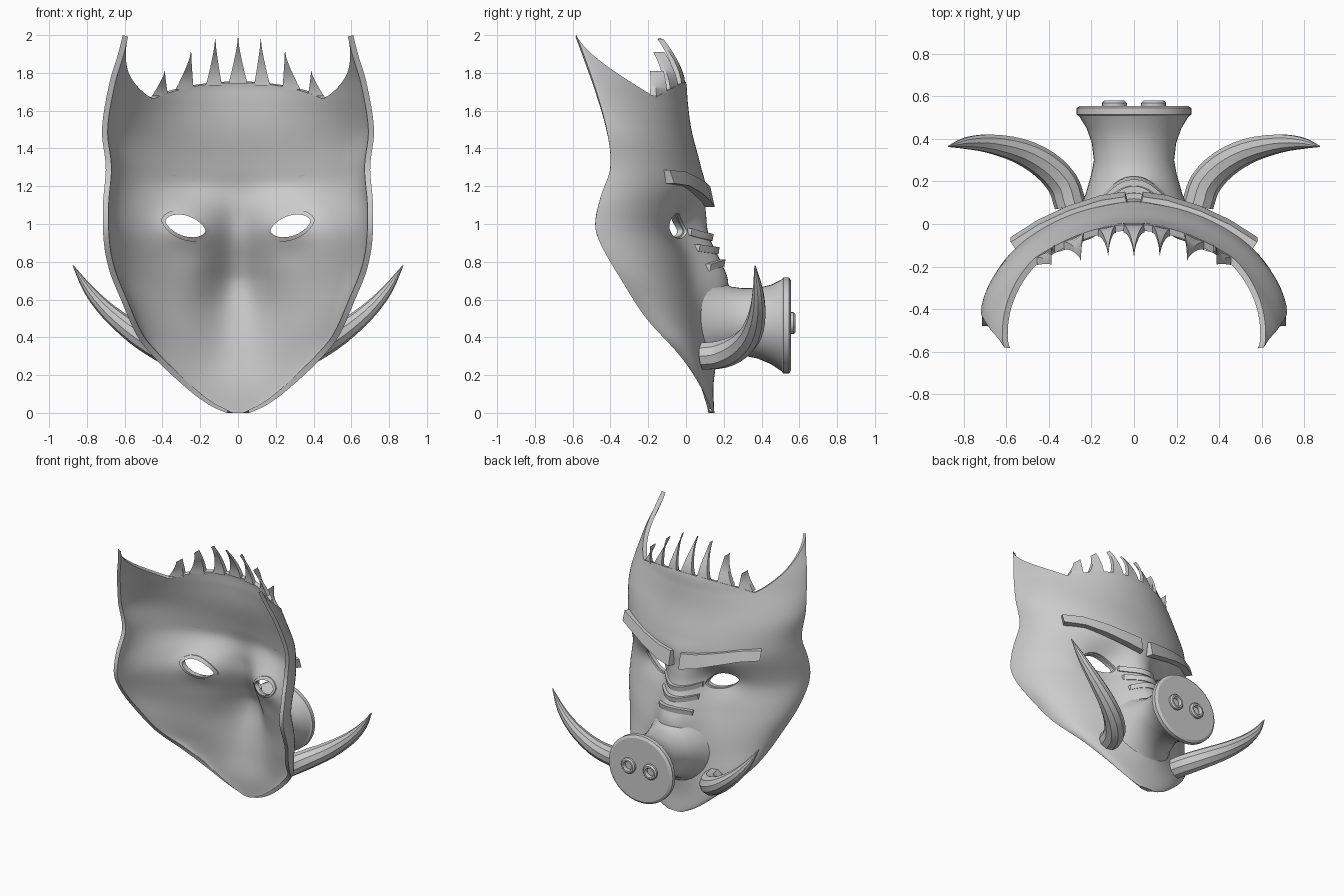
import bpy, math
from math import sin, cos, pi, exp
from mathutils import Vector

if "Cube" in bpy.data.objects:
    bpy.data.objects.remove(bpy.data.objects["Cube"])

def curve(pts):
    """Smooth interpolation through (z, value) points."""
    n = len(pts)
    m = []
    for i in range(n):
        a, b = pts[max(i - 1, 0)], pts[min(i + 1, n - 1)]
        m.append((b[1] - a[1]) / (b[0] - a[0]))
    def f(z):
        z = min(max(z, pts[0][0]), pts[-1][0])
        i = max(k for k in range(n - 1) if pts[k][0] <= z)
        (z0, v0), (z1, v1) = pts[i], pts[i + 1]
        h = z1 - z0
        t = (z - z0) / h
        return ((2*t**3 - 3*t*t + 1) * v0 + (t**3 - 2*t*t + t) * h * m[i]
                + (3*t*t - 2*t**3) * v1 + (t**3 - t*t) * h * m[i + 1])
    return f

# mask outline half width, rim depth, centre depth, nose bridge height and width, section roundness
half_w = curve([(0, .06), (.02, .11), (.05, .165), (.1, .235), (.2, .35), (.3, .45), (.4, .53), (.6, .62), (.75, .68),
                (.9, .71), (1.1, .715), (1.3, .70), (1.5, .72), (1.75, .68), (1.9, .635), (2, .61)])
rim_y = curve([(0, .14), (.15, .07), (.3, -.03), (.5, -.21), (.7, -.34), (.9, -.455), (1, -.48),
               (1.15, -.45), (1.3, -.4), (1.5, -.42), (1.75, -.49), (2, -.58)])
mid_y = curve([(0, .15), (.2, .13), (.4, .1), (.6, .075), (.8, .03), (.95, .01), (1.08, .05), (1.2, .095),
               (1.3, .08), (1.5, .03), (1.65, .01), (1.75, 0), (2, -.08)])
bridge = curve([(0, 0), (.15, .01), (.3, .05), (.5, .11), (.7, .17), (.8, .155), (.9, .125), (1, .09),
                (1.1, .045), (1.2, .01), (1.3, 0), (2, 0)])
bridge_w = curve([(0, .2), (.5, .2), (.7, .175), (.9, .15), (1.1, .13), (2, .13)])
power = curve([(0, .9), (.6, .95), (1, 1.08), (1.4, 1.08), (1.7, 1.5), (2, 1.65)])

def surf(x, z, c=None):
    if c is None:
        c = math.sqrt(max(0, 1 - min(1, abs(x) / half_w(z))**2))
    y = rim_y(z) + (mid_y(z) - rim_y(z)) * c**power(z)
    y += bridge(z) * exp(-(abs(x) / bridge_w(z))**2.4)
    return y - .045 * exp(-((abs(x) - .28) / .13)**2 - ((z - 1.0) / .09)**2)

def make(name, verts, faces, smooth=35):
    me = bpy.data.meshes.new(name)
    me.from_pydata([tuple(v) for v in verts], [], faces)
    ob = bpy.data.objects.new(name, me)
    bpy.context.collection.objects.link(ob)
    bpy.ops.object.select_all(action='DESELECT')
    bpy.context.view_layer.objects.active = ob
    ob.select_set(True)
    bpy.ops.object.mode_set(mode='EDIT')
    bpy.ops.mesh.select_all(action='SELECT')
    bpy.ops.mesh.normals_make_consistent(inside=False)
    bpy.ops.object.mode_set(mode='OBJECT')
    if smooth:
        bpy.ops.object.shade_smooth_by_angle(angle=math.radians(smooth))
    return ob

def loft(name, rings, caps=True, smooth=35, closed=False):
    n, k = len(rings[0]), len(rings)
    verts = [v for r in rings for v in r]
    faces = [(i*n + j, i*n + (j+1) % n, (i+1) % k*n + (j+1) % n, (i+1) % k*n + j)
             for i in range(k if closed else k - 1) for j in range(n)]
    if caps and not closed:
        faces += [tuple(range(n))[::-1], tuple(range((k-1)*n, k*n))]
    return make(name, verts, faces, smooth)

# mask shell: grid of columns with ears rising at both sides
COLS, LOW, UP = 96, 60, 16
def z_top(t):
    a = abs(t)
    t0 = math.radians(42)
    if a < t0:
        return 1.755 - .085 * (a / t0)**2
    return 1.67 + .33 * ((a - t0) / (pi/2 - t0))**1.15
verts = []
for i in range(LOW + UP + 1):
    for j in range(COLS + 1):
        t = (j / COLS - .5) * pi
        z = 1.55 * (i / LOW)**1.15 if i <= LOW else 1.55 + (z_top(t) - 1.55) * (i - LOW) / UP
        x = half_w(z) * sin(t)
        verts.append((x, surf(x, z, max(0, cos(t))), z))
W = COLS + 1
faces = [(i*W + j + 1, i*W + j, (i+1)*W + j, (i+1)*W + j + 1)
         for i in range(LOW + UP) for j in range(COLS)]
mask = make("mask_shell", verts, faces, 0)
if sum(p.normal.y * p.area for p in mask.data.polygons) < 0:
    mask.data.flip_normals()
sol = mask.modifiers.new("thickness", 'SOLIDIFY')
sol.thickness, sol.offset = .03, -1

# eye holes and their rims
def almond(s, grow=0):
    pts = []
    for k in range(28):
        a = 2 * pi * k / 28
        u, v = (.112 + grow) * cos(a), (.062 + grow) * sin(a) * abs(sin(a))**.25
        pts.append((s * (.278 + u), .99 + v + .24 * u))
    return pts
cutters = []
for s in (-1, 1):
    cut = loft("eye_cutter", [[(x, y, z) for x, z in almond(s)] for y in (-.5, .4)], smooth=0)
    cut.hide_render = True
    cutters.append(cut)
    b = mask.modifiers.new("eye", 'BOOLEAN')
    b.operation, b.object, b.solver = 'DIFFERENCE', cut, 'EXACT'
    rings = [[(x, surf(x, z) + d, z) for x, z in almond(s, g)]
             for g, d in ((-.006, -.045), (.016, -.045), (.016, -.015), (-.006, -.015))]
    loft("eye_rim", rings, closed=True)
bpy.ops.object.select_all(action='DESELECT')
bpy.context.view_layer.objects.active = mask
mask.select_set(True)
for m in list(mask.modifiers):
    bpy.ops.object.modifier_apply(modifier=m.name)
bpy.ops.object.shade_smooth_by_angle(angle=math.radians(35))
for c in cutters:
    bpy.data.objects.remove(c)

# crest spikes: inner x, outer x, tip x, base z, tip z, backward lean
def spike(xi, xo, xt, zb, zt, lean):
    rings = []
    for k in range(8):
        s = k / 7
        w = max(.03, (1 - s)**1.25)
        z = zb - .012 + (zt - zb + .012) * s
        a, b = xt + (xi - xt) * w, xt + (xo - xt) * w
        th = .036 - .022 * s
        bend = -lean * s**1.7
        ya, yb = surf(xi, zb) + bend, surf(xo, zb) + bend
        rings.append([(a, ya, z), (b, yb, z), (b, yb - th, z), (a, ya - th, z)])
    loft("crest_spike", rings)
spike(-.05, .05, 0, 1.755, 1.985, .13)
for s in (-1, 1):
    for xi, xo, xt, zb, zt, lean in ((.085, .17, .12, 1.745, 1.98, .115), (.235, .33, .248, 1.725, 1.91, .075),
                                     (.37, .455, .387, 1.69, 1.81, .02)):
        spike(s*xi, s*xo, s*xt, zb, zt, lean)

# brows: x, y, z, height, outward angle
for s in (-1, 1):
    rings = []
    for x, y, z, h, a in ((.035, .115, 1.145, .11, .25), (.15, .098, 1.165, .1, .28), (.3, .05, 1.205, .085, .38),
                          (.44, -.015, 1.24, .075, .5), (.565, -.095, 1.25, .07, .6)):
        n, up = Vector((s * sin(a), cos(a), 0)) * .026, Vector((0, -.012, h / 2))
        p = Vector((s * x, y, z))
        rings.append([p - n - up, p + n - up, p + n + up, p - n + up])
    loft("brow", rings)

# wrinkle bars across the nose bridge
for zc, w, bow in ((.93, .16, .03), (.86, .15, .015), (.795, .14, -.025)):
    rings = []
    for k in range(25):
        u = k / 12 - 1
        x, z = u * w, zc + bow * u * u
        y = surf(x, z)
        rings.append([(x, y - .015, z - .019), (x, y + .016, z - .019), (x, y + .022, z + .017), (x, y - .015, z + .017)])
    loft("nose_wrinkle", rings, smooth=40)

# snout: root follows the mask, then flares to the disc
N = 40
rings = []
for r, y, zc, f in ((.245, 0, .47, 0), (.215, .19, .475, .5), (.188, .24, .48, 1), (.178, .3, .482, 1), (.187, .38, .475, 1),
                    (.21, .45, .468, 1), (.245, .51, .463, 1)):
    ring = []
    for k in range(N):
        a = 2 * pi * k / N
        x, z = r * 1.06 * cos(a), zc + r * sin(a)
        ring.append((x, (1 - f) * (surf(x, z) - .008) + f * y, z))
    rings.append(ring)
loft("snout", rings, caps=False)
def disc(name, x, zc, prof, n, sx=1, closed=False):
    loft(name, [[(x + r * sx * cos(2*pi*k/n), y, zc + r * sin(2*pi*k/n)) for k in range(n)]
                for r, y in prof], closed=closed, smooth=30)
disc("snout_disc", 0, .463, ((.24, .505), (.255, .515), (.255, .545), (.237, .556)), N, 1.06)
for s in (-1, 1):
    disc("nostril_ring", s * .092, .475, ((.058, .55), (.058, .57), (.048, .58), (.036, .58), (.03, .57), (.03, .55)),
         20, closed=True)

# tusks: smooth path with lengthwise facets
path = [(.30, .09, .30), (.335, .19, .31), (.42, .28, .35), (.54, .345, .42),
        (.68, .378, .53), (.79, .38, .65), (.873, .365, .78)]
radii = (.075, .075, .07, .06, .045, .028, .003)
axes = [curve([(i, p[c]) for i, p in enumerate(path)]) for c in range(3)]
radius = curve(list(enumerate(radii)))
steps = [Vector([f(i / 3) for f in axes]) for i in range(19)]
for s in (-1, 1):
    rings = []
    for i, p in enumerate(steps):
        d = (steps[min(i + 1, 18)] - steps[max(i - 1, 0)]).normalized()
        u = d.cross(Vector((-.5, .3, .8))).normalized()
        v = d.cross(u)
        ring = [p + (u * cos(k * pi / 5) + v * sin(k * pi / 5)) * radius(i / 3) for k in range(10)]
        rings.append([(s * q.x, q.y, q.z) for q in ring])
    loft("tusk", rings, smooth=28)
